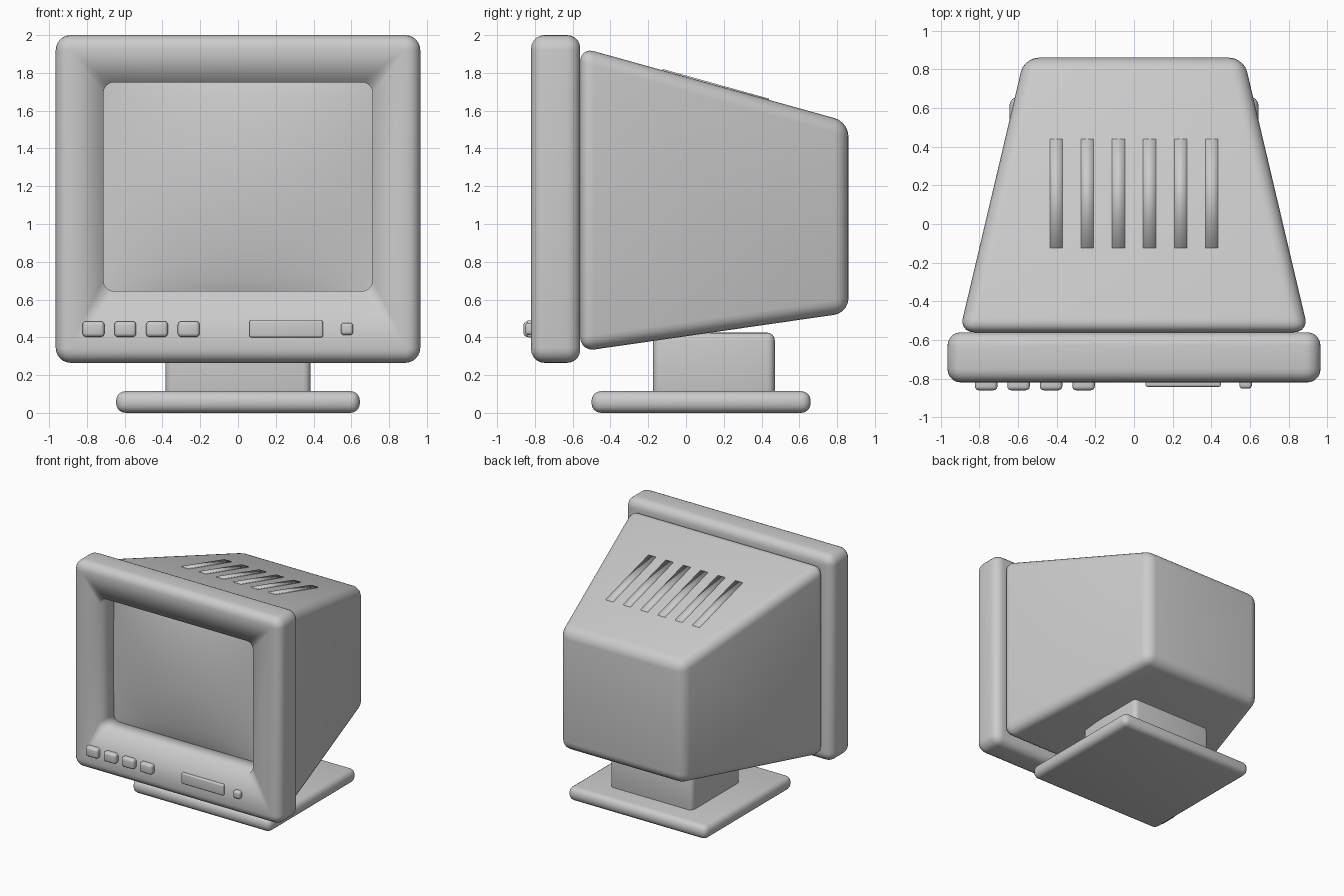
import bpy, bmesh, math

if "Cube" in bpy.data.objects:
    bpy.data.objects.remove(bpy.data.objects["Cube"])


def finish(name, bm):
    bmesh.ops.recalc_face_normals(bm, faces=bm.faces)
    for f in bm.faces:
        f.smooth = True
    me = bpy.data.meshes.new(name)
    bm.to_mesh(me)
    bm.free()
    ob = bpy.data.objects.new(name, me)
    bpy.context.collection.objects.link(ob)
    return ob


def box(name, x, y, z, bevel=0.0, shape=None, segs=4):
    """Bevelled box from (min, max) ranges; shape(co) may move the corners."""
    bm = bmesh.new()
    bmesh.ops.create_cube(bm, size=1)
    for v in bm.verts:
        v.co = [r[0] + (c + 0.5) * (r[1] - r[0]) for r, c in zip((x, y, z), v.co)]
        if shape:
            shape(v.co)
    if bevel:
        bmesh.ops.bevel(bm, geom=bm.edges[:], offset=bevel, segments=segs,
                        profile=0.5, affect='EDGES', clamp_overlap=True)
    return finish(name, bm)


def rounded_loop(bm, hx, z0, z1, r, y, n=6):
    """Loop of vertices around a rounded rectangle in the xz plane."""
    out = []
    corners = ((hx - r, z1 - r), (r - hx, z1 - r), (r - hx, z0 + r), (hx - r, z0 + r))
    for k, (cx, cz) in enumerate(corners):
        for i in range(n + 1):
            a = math.pi / 2 * (k + i / n)
            out.append(bm.verts.new((cx + r * math.cos(a), y, cz + r * math.sin(a))))
    return out


# Front bezel: ring with rounded outer edges and a deep screen opening
Y0, Y1, B = -0.82, -0.56, 0.07
bm = bmesh.new()
rings = [rounded_loop(bm, 0.712, 0.645, 1.75, 0.055, Y1),
         rounded_loop(bm, 0.712, 0.645, 1.75, 0.055, Y0)]
arc = [math.pi / 2 * i / 5 for i in range(6)]
steps = [(B * (1 - math.sin(a)), Y0 + B * (1 - math.cos(a))) for a in arc]
steps += [(d, Y0 + Y1 - y) for d, y in reversed(steps)]
for d, y in steps:
    rings.append(rounded_loop(bm, 0.965 - d, 0.265 + d, 2.0 - d, 0.08 - d, y))
for a, b in zip(rings, rings[1:] + rings[:1]):
    for i in range(len(a)):
        j = (i + 1) % len(a)
        bm.faces.new((a[i], a[j], b[j], b[i]))
finish("front_bezel", bm)

# Bulging screen, its rim buried in the bezel
bm = bmesh.new()
bmesh.ops.create_grid(bm, x_segments=28, y_segments=24, size=1)
for v in bm.verts:
    u, w = v.co.x, v.co.y
    bulge = 0.075 * (1 - u * u) * (1 - w * w) ** 0.8 if abs(w) < 1 else 0
    v.co = (0.73 * u, -0.63 - bulge, 1.1975 + 0.57 * w)
screen = finish("screen", bm)
if screen.data.polygons[0].normal.y > 0:
    screen.data.flip_normals()


# Tapered rear housing
def taper(co):
    if co.y > 0:
        co.x *= 0.568 / 0.903
        co.z = 1.54 if co.z > 1 else 0.53


box("rear_housing", (-0.903, 0.903), (-0.56, 0.86), (0.325, 1.935), 0.075, taper, 5)


# Row of vent strips lying on the sloping top
def top_slope(co):
    co.z += 1.777 - 0.279 * co.y


for i in range(6):
    cx = (i - 2.5) * 0.161
    box(f"vent_{i + 1}", (cx - 0.033, cx + 0.033), (-0.125, 0.44), (-0.02, 0.009),
        0, top_slope)

# Control buttons, slot plate and indicator
for i in range(4):
    cx = -0.765 + i * 0.168
    box(f"button_{i + 1}", (cx - 0.058, cx + 0.058), (-0.86, -0.78), (0.402, 0.485), 0.02)
box("slot_plate", (0.06, 0.45), (-0.842, -0.78), (0.4, 0.49), 0.01)
box("indicator", (0.545, 0.61), (-0.852, -0.78), (0.412, 0.477), 0.018)

# Stand
box("stand_neck", (-0.385, 0.385), (-0.175, 0.47), (0.08, 0.425), 0.04)
box("stand_base", (-0.645, 0.645), (-0.5, 0.66), (0.0, 0.115), 0.05)
